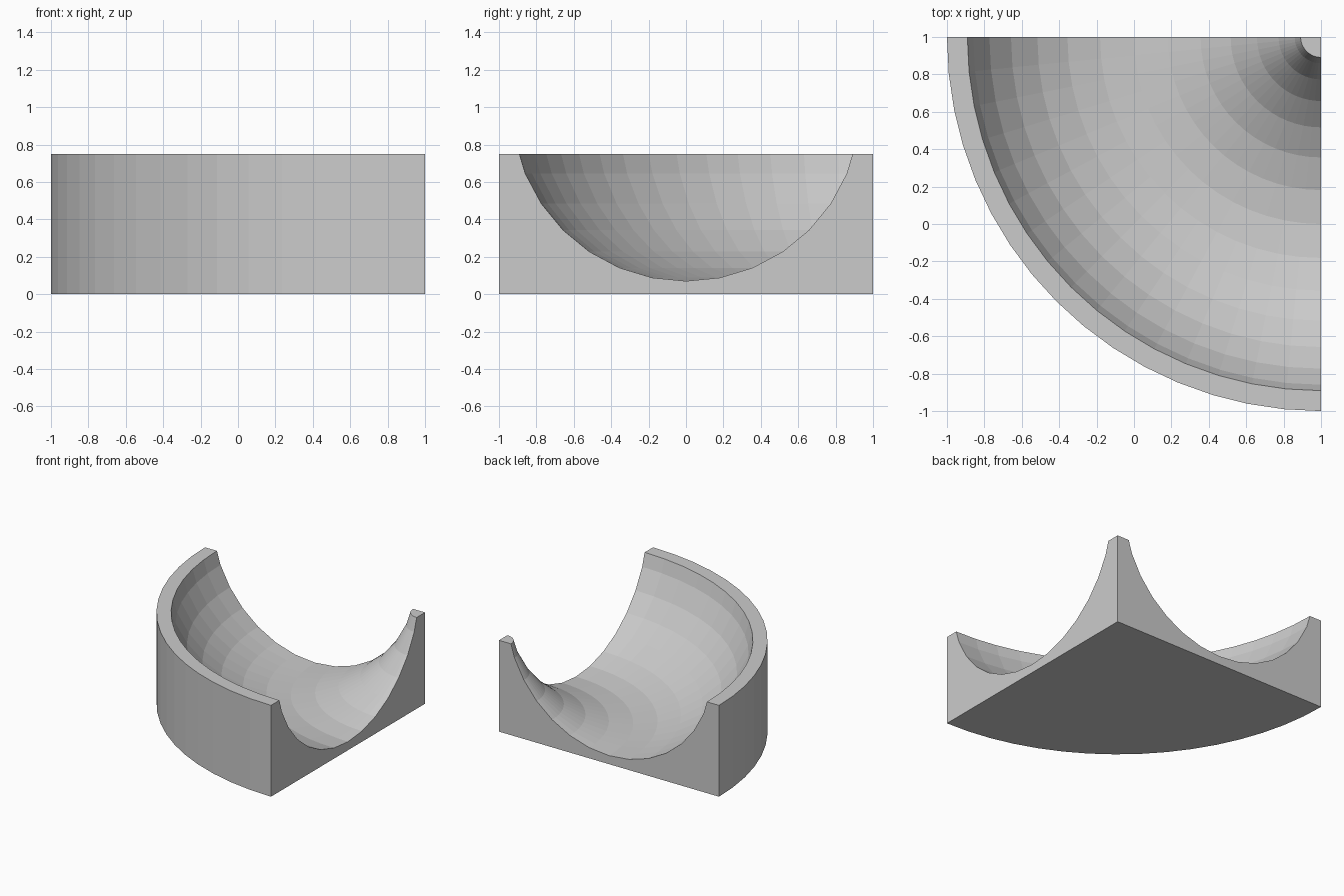
import bpy, bmesh
from math import sin, cos, radians, pi

if "Cube" in bpy.data.objects:
    bpy.data.objects.remove(bpy.data.objects["Cube"])

SEGS = 16            # steps around the quarter turn
HEIGHT = 0.75
R = 0.93             # channel radius, centred at radius 1, z 1
STEP = radians(11.25)

# Cross-section of the curved channel: (distance from pivot, z)
arc = [(1 + R * sin(i * STEP), 1 - R * cos(i * STEP)) for i in range(-6, 7)]
lip = 0.891
profile = [(0, 0), (2, 0), (2, HEIGHT), (1 + lip, HEIGHT)]
profile += arc[::-1]
profile += [(1 - lip, HEIGHT), (0, HEIGHT)]

bm = bmesh.new()
# Points on the pivot corner are shared by every section
shared = {i: bm.verts.new((1, 1, z)) for i, (r, z) in enumerate(profile) if r == 0}
rings = []
for s in range(SEGS + 1):
    a = pi + s * (pi / 2) / SEGS
    rings.append([shared[i] if i in shared else
                  bm.verts.new((1 + r * cos(a), 1 + r * sin(a), z))
                  for i, (r, z) in enumerate(profile)])

# Swept skin between neighbouring sections
n = len(profile)
for a, b in zip(rings, rings[1:]):
    for i in range(n):
        j = (i + 1) % n
        face = list(dict.fromkeys((a[i], a[j], b[j], b[i])))
        if len(face) > 2:
            bm.faces.new(face)

# Flat end faces
bm.faces.new(rings[0])
bm.faces.new(rings[-1][::-1])

# Merge the coplanar floor and rim wedges, then orient the skin outward
bmesh.ops.recalc_face_normals(bm, faces=bm.faces[:])
bmesh.ops.dissolve_limit(bm, angle_limit=radians(0.5), verts=bm.verts[:], edges=bm.edges[:])

mesh = bpy.data.meshes.new("curved_channel")
bm.to_mesh(mesh)
bm.free()
obj = bpy.data.objects.new("curved_channel", mesh)
bpy.context.collection.objects.link(obj)
